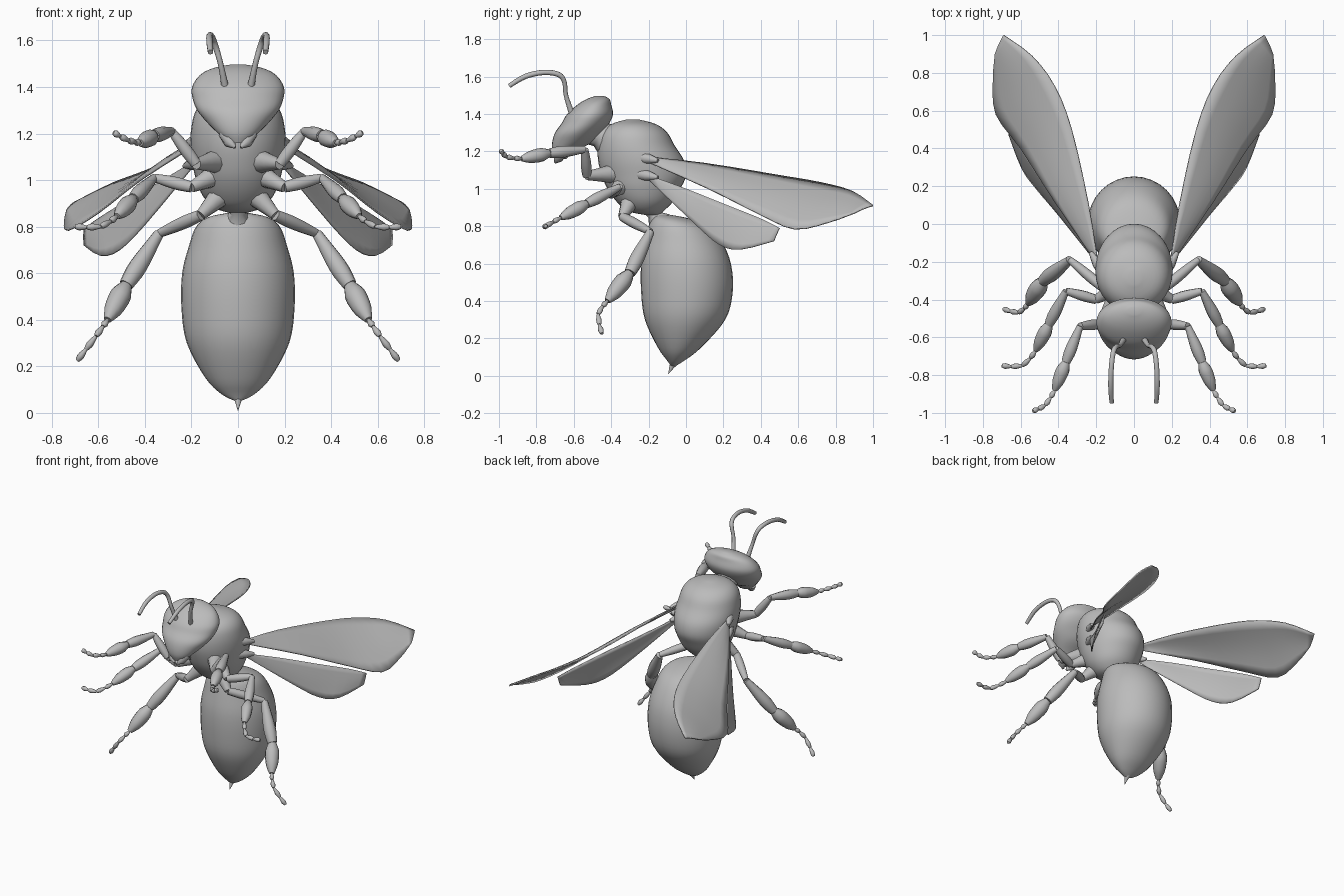
import bpy
import bmesh
import math
from mathutils import Vector

if "Cube" in bpy.data.objects:
    bpy.data.objects.remove(bpy.data.objects["Cube"], do_unlink=True)

# One plain grey for the whole insect
grey = bpy.data.materials.new("plain grey")
grey.use_nodes = True
tone = (0.5, 0.5, 0.5, 1)
grey.diffuse_color = tone
grey.node_tree.nodes["Principled BSDF"].inputs["Base Color"].default_value = tone


def finish(name, bm, mirrored=False, sharp=50):
    """Turn a bmesh into a smooth shaded object, optionally mirrored across x."""
    bmesh.ops.recalc_face_normals(bm, faces=bm.faces)
    mesh = bpy.data.meshes.new(name)
    bm.to_mesh(mesh)
    bm.free()
    mesh.materials.append(grey)
    for face in mesh.polygons:
        face.use_smooth = True
    mesh.set_sharp_from_angle(angle=math.radians(sharp))
    obj = bpy.data.objects.new(name, mesh)
    bpy.context.collection.objects.link(obj)
    if mirrored:
        obj.modifiers.new("mirror", "MIRROR")
    return obj


def smooth_path(points, steps):
    """Catmull-Rom interpolation of tuples of any length."""
    pts = [Vector(p) for p in points]
    pts = [pts[0]] + pts + [pts[-1]]
    out = []
    for a, b, c, d in zip(pts, pts[1:], pts[2:], pts[3:]):
        for k in range(steps):
            t = k / steps
            out.append(b + (c - a) * (t / 2)
                       + (a * 2 - b * 5 + c * 4 - d) * (t * t / 2)
                       + (b * 3 - a - c * 3 + d) * (t ** 3 / 2))
    return out + [pts[-1]]


def skin(rings):
    """Bridge rings of coordinates and cap both ends."""
    bm = bmesh.new()
    loops = [[bm.verts.new(co) for co in ring] for ring in rings]
    for low, high in zip(loops, loops[1:]):
        n = len(low)
        for i in range(n):
            j = (i + 1) % n
            bm.faces.new((low[i], low[j], high[j], high[i]))
    bm.faces.new(loops[0])
    bm.faces.new(loops[-1])
    return bm


def body(name, sections, sides=32):
    """Loft level ellipses given as (height, front y, back y, half width)."""
    rings = []
    for z, front, back, half in smooth_path(sections, 4):
        mid, depth = (front + back) / 2, (back - front) / 2
        angles = [math.tau * i / sides for i in range(sides)]
        rings.append([(half * math.cos(a), mid + depth * math.sin(a), z) for a in angles])
    return finish(name, skin(rings))


def tube(name, points, radii, sides=10, steps=1, mirrored=True):
    """Round tube with a radius at every path point."""
    path = smooth_path([(*p, r) for p, r in zip(points, radii)], steps)
    centres = [p.to_3d() if len(p) == 3 else Vector(p[:3]) for p in path]
    rings = []
    for i, c in enumerate(centres):
        ahead = centres[min(i + 1, len(centres) - 1)]
        behind = centres[max(i - 1, 0)]
        axis = (ahead - behind).normalized()
        u = axis.cross(Vector((0.3, 0.2, 1))).normalized()
        v = axis.cross(u)
        angles = [math.tau * k / sides for k in range(sides)]
        rings.append([c + (u * math.cos(a) + v * math.sin(a)) * path[i][3] for a in angles])
    return finish(name, skin(rings), mirrored)


def limb(name, start, end, profile):
    """Straight limb segment with radii spread evenly along it."""
    a, b = Vector(start), Vector(end)
    n = len(profile) - 1
    return tube(name, [a.lerp(b, i / n) for i in range(n + 1)], profile, steps=2)


def wing(name, leading, trailing, bulge):
    """Thin cambered blade spanned between its two edges."""
    bm = bmesh.new()
    across = 6
    rows = []
    for a, b in zip(smooth_path(leading, 3), smooth_path(trailing, 3)):
        lift = Vector((bulge, 0, bulge)) * (a - b).length
        rows.append([bm.verts.new(a.lerp(b, k / across) + lift * math.sin(math.pi * k / across))
                     for k in range(across + 1)])
    for r, s in zip(rows, rows[1:]):
        for k in range(across):
            bm.faces.new((r[k], r[k + 1], s[k + 1], s[k]))
    bmesh.ops.remove_doubles(bm, verts=bm.verts, dist=0.0005)
    obj = finish(name, bm, True)
    shell = obj.modifiers.new("thickness", "SOLIDIFY")
    shell.thickness = 0.008
    shell.offset = 0


# Abdomen, hanging down from the waist
body("abdomen", [
    (.05, -.08, -.06, .01), (.08, -.1, -.01, .07), (.15, -.15, .08, .14), (.3, -.22, .21, .22),
    (.45, -.24, .25, .243), (.6, -.24, .24, .24), (.72, -.22, .19, .21), (.8, -.2, .12, .18),
    (.84, -.18, .02, .13), (.86, -.16, -.08, .04)])
tube("stinger", [(0, -.05, .09), (0, -.075, .05), (0, -.095, .01)], [.03, .014, .001], mirrored=False)
tube("waist", [(0, -.14, .82), (0, -.17, .86), (0, -.19, .92)], [.07, .035, .07], mirrored=False)

# Thorax, with its rear shoulder low at the back
body("thorax", [
    (.86, -.22, -.14, .04), (.88, -.31, -.12, .1), (.93, -.37, -.07, .15), (1, -.42, -.03, .18),
    (1.07, -.45, 0, .195), (1.15, -.47, -.01, .205), (1.23, -.47, -.06, .2), (1.3, -.45, -.1, .18),
    (1.345, -.4, -.16, .13), (1.37, -.32, -.25, .03)])
tube("neck", [(0, -.4, 1.25), (0, -.46, 1.29), (0, -.53, 1.32)], [.1, .07, .08], mirrored=False)

# Head, broad at the top and narrowing to the mouth
body("head", [
    (1.16, -.7, -.64, .04), (1.2, -.715, -.59, .085), (1.25, -.715, -.5, .135), (1.3, -.7, -.45, .175),
    (1.35, -.665, -.41, .195), (1.4, -.635, -.39, .197), (1.45, -.58, -.4, .165),
    (1.48, -.53, -.41, .11), (1.497, -.48, -.44, .03)])
tube("mandible", [(.05, -.66, 1.2), (.035, -.685, 1.16), (.012, -.7, 1.14)], [.035, .025, .006])

# Antennae, rising and then curling forward
tube("antenna", [
    (.055, -.61, 1.4), (.075, -.642, 1.5), (.095, -.65, 1.57), (.11, -.68, 1.61),
    (.12, -.76, 1.622), (.123, -.86, 1.6), (.118, -.945, 1.55)],
    [.016, .012, .013, .014, .014, .014, .012], steps=4)

# Legs: coxa, trochanter, knee, tibia end, basitarsus end, middle and tip of the foot
legs = {
    "front": [(.1, -.4, 1.08), (.18, -.53, 1.07), (.285, -.54, 1.21), (.36, -.73, 1.19),
              (.42, -.88, 1.16), (.47, -.96, 1.17), (.535, -.99, 1.205)],
    "middle": [(.1, -.34, 1.02), (.2, -.4, .97), (.36, -.355, 1.01), (.45, -.53, .92),
               (.52, -.67, .845), (.59, -.75, .8), (.7, -.75, .8)],
    "hind": [(.08, -.3, .93), (.16, -.34, .85), (.34, -.19, .77), (.48, -.3, .55),
             (.56, -.42, .4), (.61, -.47, .33), (.69, -.45, .225)],
}
for pair, (coxa, trochanter, knee, shin, heel, foot, tip) in legs.items():
    size = 1.25 if pair == "hind" else 1
    limb(pair + "_coxa", coxa, trochanter, [.05, .036, .024])
    limb(pair + "_femur", trochanter, knee, [.024, .028, .025, .018])
    limb(pair + "_tibia", knee, shin, [r * size for r in (.018, .024, .03, .032, .025)])
    limb(pair + "_basitarsus", shin, heel, [r * size for r in (.02, .036, .036, .03, .014)])
    joints = smooth_path([heel, foot, tip], 2)
    for number, (a, b) in enumerate(zip(joints, joints[1:])):
        limb(pair + "_foot_joint_" + str(number), a, b, [.007, .012, .015, .009])

# Wings, swept back and drooping outward
wing("forewing",
     [(.19, -.22, 1.17), (.24, .1, 1.135), (.33, .5, 1.07), (.42, .73, 1.03), (.54, .89, .985), (.69, 1, .91)],
     [(.2, -.2, 1.14), (.42, .12, 1), (.6, .4, .86), (.73, .58, .785), (.745, .76, .82), (.735, .9, .87)],
     .03)
wing("hindwing",
     [(.19, -.22, 1.08), (.32, 0, 1), (.46, .2, .92), (.59, .4, .84), (.66, .5, .79)],
     [(.2, -.2, 1.05), (.4, .05, .81), (.51, .18, .7), (.59, .29, .675), (.66, .47, .72)],
     .02)
for name, z in (("forewing_root", 1.17), ("hindwing_root", 1.08)):
    limb(name, (.16, -.26, z), (.23, -.15, z - .02), [.03, .028, .01])
